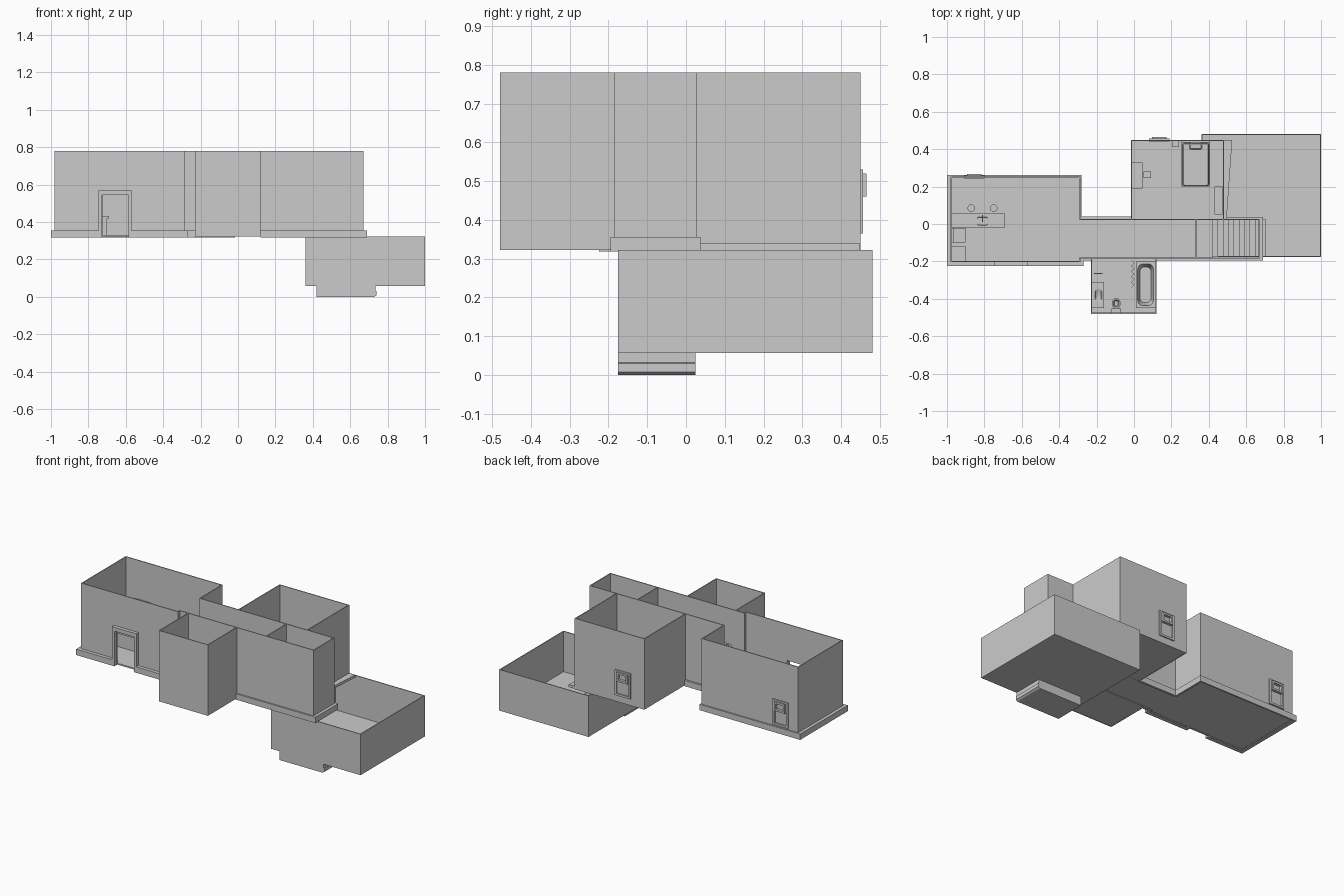
import bpy, math

T = 0.006          # wall thickness
Z0, Z1 = 0.322, 0.78
FL = 0.331         # floor level


def mesh(name, verts, faces, smooth=False):
    me = bpy.data.meshes.new(name)
    me.from_pydata(verts, [], faces)
    me.update()
    ob = bpy.data.objects.new(name, me)
    bpy.context.collection.objects.link(ob)
    if smooth:
        bpy.context.view_layer.objects.active = ob
        ob.select_set(True)
        bpy.ops.object.shade_smooth_by_angle(angle=math.radians(40))
        ob.select_set(False)
    return ob


def prism(name, pts, place, a, b):
    """Extrude a 2D outline between a and b; place maps (u, v, w) to xyz."""
    n = len(pts)
    v = [place(p[0], p[1], a) for p in pts] + [place(p[0], p[1], b) for p in pts]
    f = [tuple(range(n - 1, -1, -1)), tuple(range(n, 2 * n))]
    f += [(i, (i + 1) % n, (i + 1) % n + n, i + n) for i in range(n)]
    return mesh(name, v, f)


def box(name, x0, x1, y0, y1, z0, z1):
    pts = [(x0, y0), (x1, y0), (x1, y1), (x0, y1)]
    return prism(name, pts, lambda u, v, w: (u, v, w), z0, z1)


def loft(name, rings):
    """Rings of (cx, cy, half x, half y, corner radius, z), capped at both ends."""
    v, f, n = [], [], 24
    for cx, cy, hx, hy, r, z in rings:
        for i in range(n):
            q, k = divmod(i, 6)
            a = math.radians(90 * q + 18 * k)
            sx, sy = ((1, 1), (-1, 1), (-1, -1), (1, -1))[q]
            v.append((cx + sx * (hx - r) + r * math.cos(a), cy + sy * (hy - r) + r * math.sin(a), z))
    for j in range(len(rings) - 1):
        for i in range(n):
            k = (i + 1) % n
            f.append((j * n + i, j * n + k, j * n + n + k, j * n + n + i))
    f += [tuple(range(n - 1, -1, -1)), tuple(range(len(v) - n, len(v)))]
    return mesh(name, v, f, True)


def wall(name, axis, at, a, b, z0=Z0, z1=Z1, holes=()):
    """Thin wall along an axis, built around rectangular holes (a, b, z0, z1)."""
    def piece(p, q, lo, hi):
        if q - p < 1e-4 or hi - lo < 1e-4:
            return
        if axis == 'x':
            box(name, p, q, at - T / 2, at + T / 2, lo, hi)
        else:
            box(name, at - T / 2, at + T / 2, p, q, lo, hi)
    cur = a
    for h0, h1, lo, hi in sorted(holes):
        piece(cur, h0, z0, z1)
        piece(h0, h1, z0, lo)
        piece(h0, h1, hi, z1)
        cur = h1
    piece(cur, b, z0, z1)


def window(x0, x1, y):
    z0, z1, zm = 0.365, 0.53, 0.46
    box("window_frame_left", x0, x0 + .013, y - .006, y + .01, z0, z1)
    box("window_frame_right", x1 - .013, x1, y - .006, y + .01, z0, z1)
    for lo in (z0, z1 - .013):
        box("window_frame_rail", x0 + .013, x1 - .013, y - .006, y + .01, lo, lo + .013)
    # upper sash sits proud of the lower opening
    for lo in (zm, z1 - .022):
        box("window_sash_rail", x0 + .016, x1 - .016, y, y + .018, lo, lo + .012)
    for lo in (x0 + .016, x1 - .028):
        box("window_sash_stile", lo, lo + .012, y, y + .018, zm + .012, z1 - .022)
    box("window_pane", x0 + .013, x1 - .013, y - .002, y + .001, z0 + .013, z1 - .013)


def table(name, x0, x1, y0, y1, z, t=.012, leg=.008):
    box(name + "_top", x0, x1, y0, y1, z - t, z)
    for x in (x0, x1 - leg):
        for y in (y0, y1 - leg):
            box(name + "_leg", x, x + leg, y, y + leg, FL, z - t)


# living room walls
FD = (-.725, -.585, FL, .545)
wall("living_west_wall", 'y', -.977, -.2, .25)
wall("living_front_wall", 'x', -.2, -.98, -.287, holes=[FD])
wall("living_back_wall", 'x', .25, -.98, -.287, holes=[(-.895, -.815, .375, .52)])
wall("living_east_wall", 'y', -.29, .025, .25)
wall("living_east_return", 'y', -.29, -.2, -.18)
# corridor walls
wall("corridor_front_wall", 'x', -.182, -.29, .67, holes=[(-.2, -.09, FL, .55)])
wall("corridor_back_wall", 'x', .025, -.29, .67, holes=[(.03, .15, FL, .55)])
wall("corridor_end_wall", 'y', .668, -.18, .025)
wall("corridor_partition", 'y', .33, -.18, .025, holes=[(-.14, -.03, FL, .55)])
# bathroom and bedroom walls
wall("bath_west_wall", 'y', -.228, -.477, -.18)
wall("bath_east_wall", 'y', .118, -.477, -.18)
wall("bath_front_wall", 'x', -.477, -.23, .12)
wall("bedroom_west_wall", 'y', -.014, .025, .448)
wall("bedroom_east_wall", 'y', .478, .025, .448)
wall("bedroom_back_wall", 'x', .447, -.017, .481, holes=[(.095, .175, .375, .52)])
# cellar walls
wall("cellar_west_wall", 'y', .363, -.175, .48, .057, .322)
wall("cellar_east_wall", 'y', .997, -.175, .48, .057, .322)
wall("cellar_front_wall", 'x', -.173, .36, 1, .057, .322)
wall("cellar_back_wall", 'x', .478, .36, 1, .057, .322)

# floors
box("living_floor", -.98, -.287, -.2, .25, .325, FL)
box("corridor_floor", -.287, .42, -.18, .025, .325, FL)
box("bath_floor", -.23, .12, -.477, -.182, .323, FL)
prism("bedroom_floor", [(-.015, .025), (.495, .025), (.525, .448), (-.015, .448)],
      lambda u, v, w: (u, v, w), .323, .34)
box("cellar_floor", .36, 1, -.175, .48, .057, .061)

# plinth around the outside
P0, P1 = .318, .356
for x0, x1, y0, y1 in [
    (-1, -.98, -.225, .262), (-.98, -.28, .253, .262), (-.293, -.28, .04, .253),
    (-.98, -.745, -.225, -.2), (-.57, -.27, -.225, -.2), (-.287, -.27, -.2, -.195),
    (-.287, -.23, -.195, -.182), (.12, .69, -.195, -.182), (.67, .69, -.182, .038),
    (-.287, -.017, .026, .04), (.495, .67, .026, .038),
]:
    box("plinth", x0, x1, y0, y1, P0, P1)

# front door surround
prism("door_trim", [(-.745, P0), (-.745, .57), (-.57, .57), (-.57, P0),
                    (-.585, P0), (-.585, .545), (-.727, .545), (-.727, P0)],
      lambda u, v, w: (u, w, v), -.225, -.198)
window(-.91, -.80, .25)
window(.08, .19, .447)

# stair down to the cellar with its solid base
n, x0, x1 = 11, .42, .735
prof = [(x0, 0), (x0, .322)]
for i in range(n):
    x = x0 + (x1 - x0) * (i + 1) / n
    z = .322 - .29 * i / n
    prof += [(x, z), (x, z - .29 / n)]
prof += [(.74, .03), (.74, .008), (.728, 0)]
prism("stair", prof, lambda u, v, w: (u, w, v), -.1755, .025)

# kitchen counter with sink, tap and stools
box("counter_body", -.974, -.70, -.012, .045, FL, .42)
box("counter_top", -.975, -.69, -.02, .055, .42, .432)
loft("kitchen_sink", [(-.81, .015, .034, .028, .008, .432), (-.81, .015, .034, .028, .008, .437),
                      (-.81, .015, .028, .022, .008, .437), (-.81, .015, .026, .02, .008, .433)])
box("tap", -.813, -.807, .01, .048, .455, .461)
box("tap_post", -.813, -.807, .042, .048, .437, .455)
for x in (-.87, -.75):
    loft("stool_seat", [(x, .085, .02, .02, .02, .392), (x, .085, .02, .02, .02, .402)])
    loft("stool_post", [(x, .085, .005, .005, .005, FL), (x, .085, .005, .005, .005, .392)])
box("stove", -.973, -.90, -.1, -.022, FL, .43)
box("stove_back", -.973, -.962, -.1, -.022, .43, .45)
box("fridge", -.973, -.90, -.198, -.118, FL, .53)

# bedroom furniture
table("desk", -.01, .045, .19, .33, .425)
table("chair", .052, .092, .245, .28, .385, .008, .005)
box("chair_back", .087, .092, .245, .28, .385, .44)
box("bed_frame", .255, .405, .2, .442, .35, .37)
box("headboard", .255, .405, .435, .443, .34, .45)
loft("mattress", [(.33, .318, .07, .115, .01, .37), (.33, .318, .07, .115, .01, .392),
                  (.33, .318, .066, .111, .01, .397)])
loft("pillow", [(.33, .415, .03, .014, .008, .397), (.33, .415, .034, .017, .01, .404),
                (.33, .415, .028, .012, .008, .411)])
box("nightstand", .205, .24, .412, .443, .34, .4)
box("wardrobe", .43, .474, .05, .2, .34, .52)

# bathroom fittings
loft("bathtub", [(.062, -.325, .052, .125, .004, FL), (.062, -.325, .052, .125, .004, .405),
                 (.062, -.325, .042, .112, .03, .405), (.062, -.325, .03, .095, .025, .35)])
loft("toilet_bowl", [(-.095, -.425, .014, .018, .012, FL), (-.095, -.425, .014, .018, .012, .35),
                     (-.095, -.425, .022, .028, .02, .378), (-.095, -.425, .015, .02, .014, .378),
                     (-.095, -.425, .01, .014, .009, .36)])
box("toilet_tank", -.12, -.07, -.473, -.453, .365, .42)
box("vanity", -.225, -.16, -.45, -.31, FL, .42)
loft("vanity_basin", [(-.19, -.38, .022, .035, .018, .42), (-.19, -.38, .022, .035, .018, .426),
                      (-.19, -.38, .018, .03, .015, .426), (-.19, -.38, .014, .024, .012, .421)])
box("towel_rail", -.215, -.168, -.267, -.263, .46, .464)
zig = [(-.008 + (.008 if i % 2 else -.008), -.34 + i * .0145) for i in range(11)]
prism("shower_curtain", zig + [(x + .003, y) for x, y in reversed(zig)],
      lambda u, v, w: (u, v, w), .36, .66)
